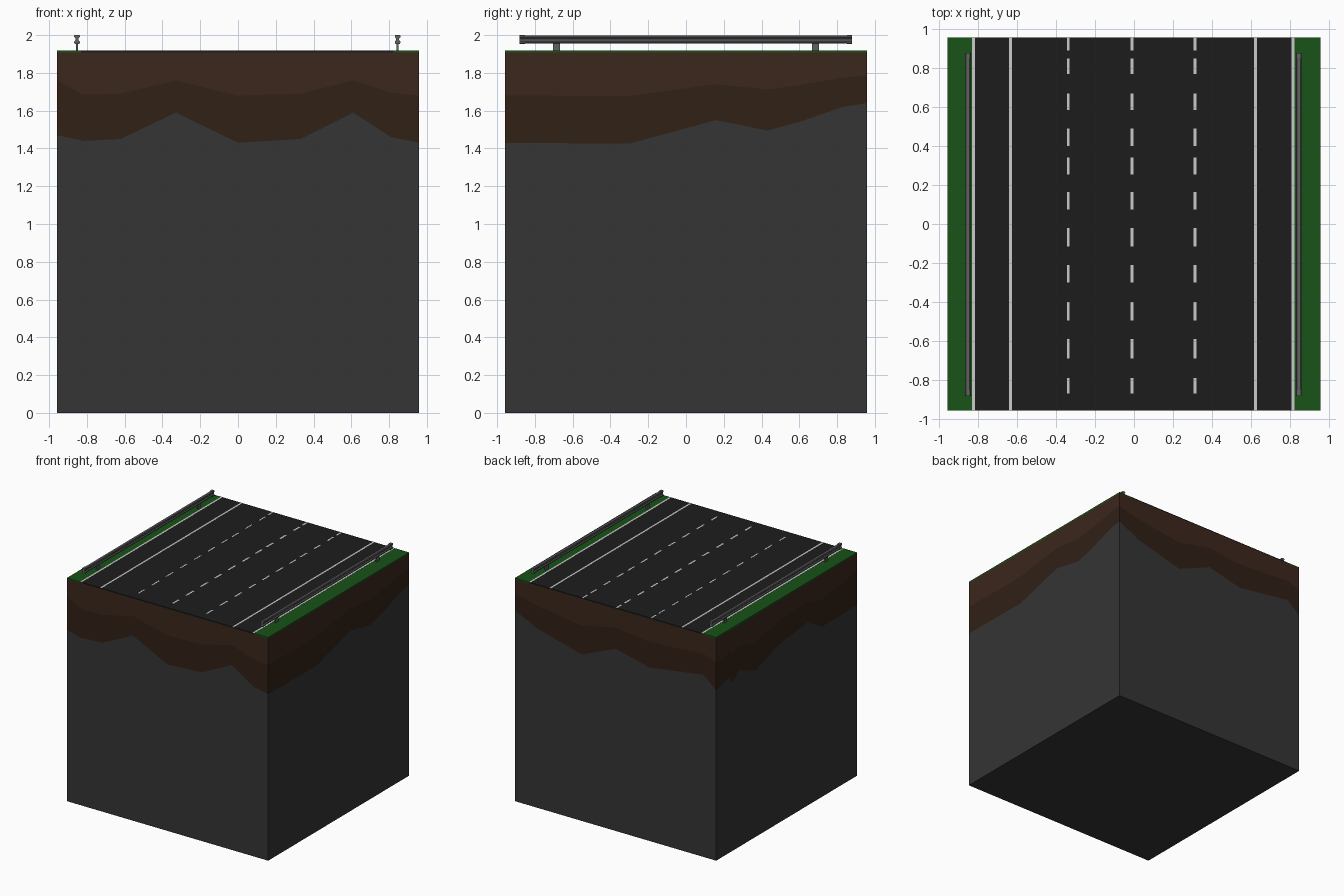
import bpy, bmesh

if "Cube" in bpy.data.objects:
    bpy.data.objects.remove(bpy.data.objects["Cube"])

H = 0.957          # half width of the block
GROUND = 1.908     # top of the soil
SURF = 1.918       # top of grass and road


def material(name, r, g, b):
    m = bpy.data.materials.new(name)
    m.diffuse_color = (r, g, b, 1)
    m.use_nodes = True
    m.node_tree.nodes["Principled BSDF"].inputs["Base Color"].default_value = m.diffuse_color
    return m


ROCK = material("rock", 0.035, 0.035, 0.035)
DARK = material("dark_soil", 0.03, 0.015, 0.008)
SOIL = material("soil", 0.045, 0.02, 0.012)
GRASS = material("grass", 0.009, 0.085, 0.009)
ROAD = material("asphalt", 0.012, 0.012, 0.012)
PAINT = material("paint", 0.75, 0.75, 0.75)
STEEL = material("steel", 0.12, 0.12, 0.12)


def finish(bm, name, mat):
    bmesh.ops.recalc_face_normals(bm, faces=bm.faces[:])
    me = bpy.data.meshes.new(name)
    bm.to_mesh(me)
    bm.free()
    me.materials.append(mat)
    ob = bpy.data.objects.new(name, me)
    bpy.context.collection.objects.link(ob)
    return ob


def add_box(bm, x0, x1, y0, y1, z0, z1):
    vs = bmesh.ops.create_cube(bm, size=1)["verts"]
    for v in vs:
        v.co.x = x1 if v.co.x > 0 else x0
        v.co.y = y1 if v.co.y > 0 else y0
        v.co.z = z1 if v.co.z > 0 else z0


def boxes(name, mat, items):
    bm = bmesh.new()
    for b in items:
        add_box(bm, *b)
    return finish(bm, name, mat)


# Wavy rock line around the block: (distance along side, height)
front = [(-H, 1.47), (-0.82, 1.44), (-0.62, 1.45), (-0.33, 1.59), (0, 1.43),
         (0.33, 1.45), (0.61, 1.59), (0.81, 1.46)]
right = [(-H, 1.43), (-0.3, 1.425), (-0.1, 1.48), (0.16, 1.55), (0.43, 1.495),
         (0.6, 1.54), (0.83, 1.62)]
back = [(H, 1.64), (0.745, 1.54), (0.32, 1.43), (0.0, 1.565), (-0.32, 1.49),
        (-0.835, 1.565)]
left = [(H, 1.465), (0.78, 1.51), (0.73, 1.44), (0.66, 1.52), (0.415, 1.43),
        (0.116, 1.53), (-0.28, 1.575), (-0.48, 1.46)]
ring = ([(t, -H, z) for t, z in front] + [(H, t, z) for t, z in right] +
        [(t, H, z) for t, z in back] + [(-H, t, z) for t, z in left])
upper = [(x, y, 1.68 + 0.5 * (z - 1.43)) for x, y, z in ring]
upper[0] = (-H, -H, 1.76)


def layer(name, mat, low, high, cap=None):
    bm = bmesh.new()
    a = [bm.verts.new(p) for p in low]
    b = [bm.verts.new(p) for p in high]
    n = len(a)
    for i in range(n):
        j = (i + 1) % n
        bm.faces.new((a[i], a[j], b[j], b[i]))
    if cap == "bottom":
        bm.faces.new(a[::-1])
    if cap == "top":
        bm.faces.new(b)
    return finish(bm, name, mat)


def flat(z):
    return [(x, y, z) for x, y, _ in ring]


# Ground layers
layer("rock_base", ROCK, flat(0), ring, "bottom")
layer("dark_soil_layer", DARK, ring, upper)
layer("soil_layer", SOIL, upper, flat(GROUND), "top")

# Grass verges and road slab
boxes("grass_verges", GRASS, [(-H, -0.83, -H, H, GROUND - 0.004, SURF),
                              (0.823, H, -H, H, GROUND - 0.004, SURF)])
boxes("road", ROAD, [(-0.83, 0.823, -H, H, GROUND, SURF)])

# Painted lines
PZ = (SURF - 0.003, SURF + 0.001)
boxes("solid_lines", PAINT, [(x - 0.008, x + 0.008, -H, H, *PZ)
                             for x in (-0.823, -0.634, 0.623, 0.815)])
dashes = [(0.89, H), (0.77, 0.85), (0.585, 0.67), (0.40, 0.49), (0.255, 0.34),
          (0.075, 0.163), (-0.115, -0.02), (-0.30, -0.21), (-0.495, -0.40),
          (-0.69, -0.59), (-0.87, -0.79)]
boxes("dashed_lines", PAINT,
      [(x - w, x + w, a, b, *PZ)
       for x, w in ((-0.337, 0.006), (-0.01, 0.008), (0.313, 0.007))
       for a, b in dashes])

# Guardrails: waisted beam, end caps and two posts per side
half = [(0.009, 1.956), (0.013, 1.961), (0.013, 1.967), (0.007, 1.974),
        (0.007, 1.982), (0.013, 1.988), (0.013, 1.994), (0.009, 1.998)]
profile = half + [(-x, z) for x, z in reversed(half)]


def add_beam(bm, cx, y0, y1, s=1.0):
    pts = [(cx + x * s, 1.977 + (z - 1.977) * s) for x, z in profile]
    a = [bm.verts.new((x, y0, z)) for x, z in pts]
    b = [bm.verts.new((x, y1, z)) for x, z in pts]
    n = len(pts)
    for i in range(n):
        j = (i + 1) % n
        bm.faces.new((a[i], a[j], b[j], b[i]))
    bm.faces.new(a)
    bm.faces.new(b[::-1])


for side, cx in (("left", -0.852), ("right", 0.845)):
    bm = bmesh.new()
    add_beam(bm, cx, -0.86, 0.86)
    add_beam(bm, cx, -0.882, -0.852, 1.16)
    add_beam(bm, cx, 0.852, 0.878, 1.16)
    finish(bm, side + "_guardrail", STEEL)
    boxes(side + "_guardrail_posts", STEEL,
          [(cx - 0.006, cx + 0.006, y - 0.019, y + 0.019, GROUND, 1.965)
           for y in (-0.685, 0.685)])
